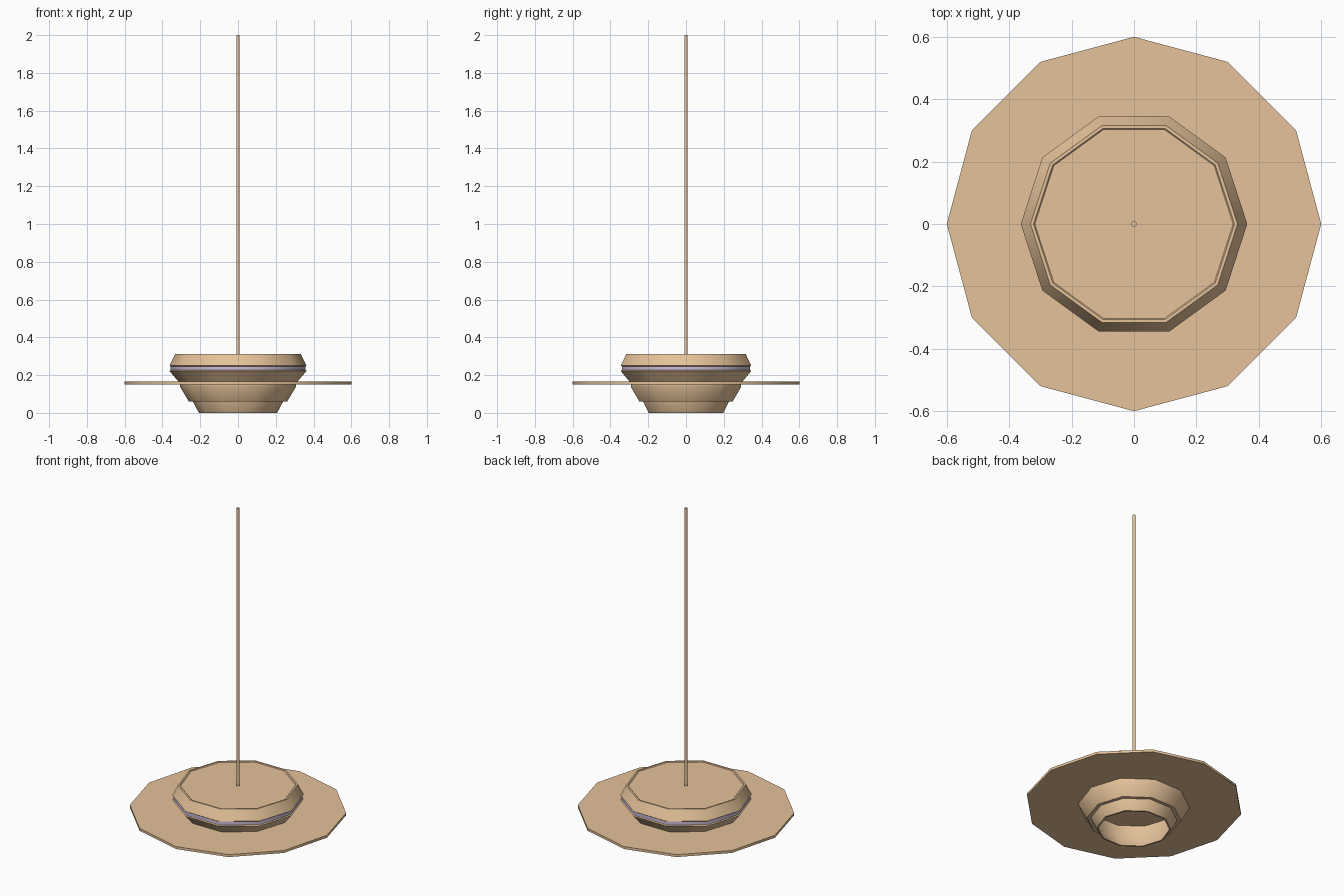
import bpy, bmesh, math

if "Cube" in bpy.data.objects:
    bpy.data.objects.remove(bpy.data.objects["Cube"])

def material(name, color):
    m = bpy.data.materials.new(name)
    m.diffuse_color = color
    m.use_nodes = True
    m.node_tree.nodes["Principled BSDF"].inputs["Base Color"].default_value = m.diffuse_color
    return m

tan = material("tan", (0.78, 0.54, 0.32, 1))
lilac = material("lilac", (0.62, 0.52, 0.70, 1))

def lathe(name, profile, sides, mat, closed=False):
    """Spin (radius, z) points around z; closed joins last point to first, otherwise ends are capped."""
    bm = bmesh.new()
    rings = []
    for r, z in profile:
        rings.append([bm.verts.new((r * math.cos(2 * math.pi * i / sides),
                                    r * math.sin(2 * math.pi * i / sides), z))
                      for i in range(sides)])
    pairs = list(zip(rings, rings[1:]))
    if closed:
        pairs.append((rings[-1], rings[0]))
    else:
        bm.faces.new(rings[0][::-1])
        bm.faces.new(rings[-1])
    for a, b in pairs:
        for i in range(sides):
            j = (i + 1) % sides
            bm.faces.new((a[i], a[j], b[j], b[i]))
    bmesh.ops.recalc_face_normals(bm, faces=bm.faces)
    mesh = bpy.data.meshes.new(name)
    bm.to_mesh(mesh)
    bm.free()
    mesh.materials.append(mat)
    ob = bpy.data.objects.new(name, mesh)
    bpy.context.collection.objects.link(ob)
    bpy.ops.object.select_all(action='DESELECT')
    ob.select_set(True)
    bpy.context.view_layer.objects.active = ob
    bpy.ops.object.shade_smooth_by_angle(angle=math.radians(37))
    return ob

# Hollow lower skirt, open underneath
lathe("lower_skirt", [(0.207, 0), (0.24, 0.062), (0.25, 0.15),
                      (0.24, 0.15), (0.23, 0.062), (0.197, 0)], 10, tan, closed=True)

# Wider stepped collar below the disc
lathe("collar", [(0.235, 0.06), (0.26, 0.06), (0.307, 0.138), (0.307, 0.152),
                 (0.245, 0.152)], 10, tan, closed=True)

# Thin twelve-sided disc
lathe("wide_disc", [(0.6, 0.15), (0.6, 0.165)], 12, tan)

# Body above the disc
lathe("lower_body", [(0.31, 0.16), (0.363, 0.222), (0.355, 0.228)], 10, tan)

# Coloured band between the body halves
lathe("band", [(0.357, 0.226), (0.357, 0.247)], 10, lilac)

# Upper body with a small bevelled rim
lathe("upper_body", [(0.355, 0.245), (0.363, 0.251), (0.332, 0.312), (0.322, 0.312),
                     (0.318, 0.308)], 10, tan)

# Tall thin rod
lathe("rod", [(0.009, 0.30), (0.009, 2.0)], 10, tan)
